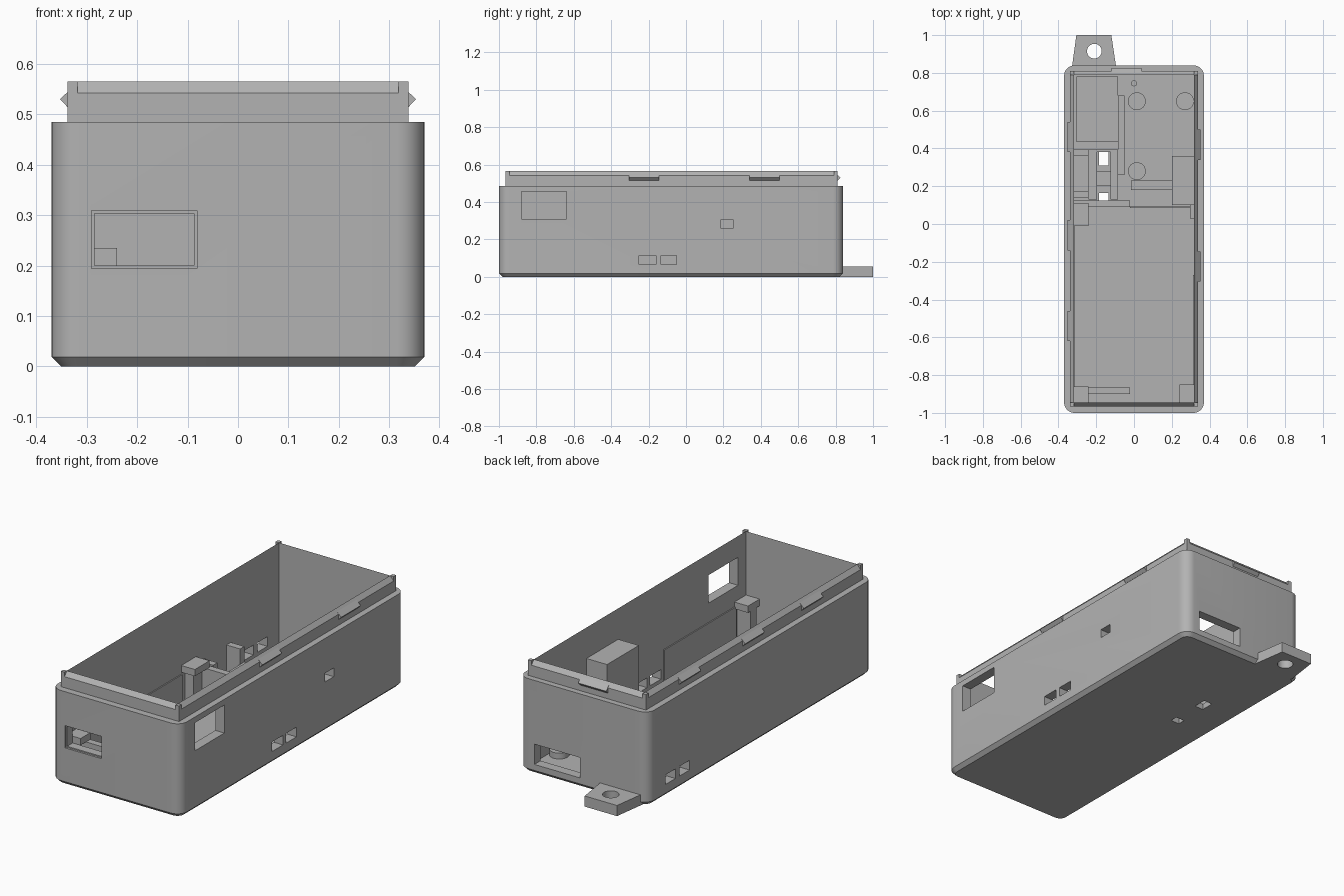
import bpy, bmesh, math
from mathutils import Vector

if "Cube" in bpy.data.objects:
    bpy.data.objects.remove(bpy.data.objects["Cube"])

grey = bpy.data.materials.new("plain grey")
grey.use_nodes = True
colour = (0.45, 0.45, 0.45, 1)
grey.diffuse_color = colour
grey.node_tree.nodes["Principled BSDF"].inputs["Base Color"].default_value = colour


def finish(name, bm):
    bmesh.ops.recalc_face_normals(bm, faces=bm.faces)
    mesh = bpy.data.meshes.new(name)
    bm.to_mesh(mesh)
    bm.free()
    mesh.materials.append(grey)
    ob = bpy.data.objects.new(name, mesh)
    bpy.context.collection.objects.link(ob)
    return ob


def prism(name, points, axis, start, end):
    """Extrude a flat outline along x, y or z."""
    place = {"x": lambda p: (start, p[0], p[1]),
             "y": lambda p: (p[0], start, p[1]),
             "z": lambda p: (p[0], p[1], start)}[axis]
    bm = bmesh.new()
    face = bm.faces.new([bm.verts.new(place(p)) for p in points])
    out = bmesh.ops.extrude_face_region(bm, geom=[face])
    move = Vector([end - start if a == axis else 0 for a in "xyz"])
    bmesh.ops.translate(bm, vec=move,
                        verts=[g for g in out["geom"] if isinstance(g, bmesh.types.BMVert)])
    return finish(name, bm)


def box(name, x0, x1, y0, y1, z0, z1):
    return prism(name, [(x0, y0), (x1, y0), (x1, y1), (x0, y1)], "z", z0, z1)


def cylinder(name, x, y, r, z0, z1):
    ring = [(x + r * math.cos(math.tau * i / 32), y + r * math.sin(math.tau * i / 32))
            for i in range(32)]
    return prism(name, ring, "z", z0, z1)


def cut(target, cutter):
    cutter.hide_render = True
    mod = target.modifiers.new("cut", "BOOLEAN")
    mod.operation, mod.solver, mod.object = "DIFFERENCE", "EXACT", cutter
    bpy.context.view_layer.objects.active = target
    bpy.ops.object.modifier_apply(modifier=mod.name)
    bpy.data.objects.remove(cutter)


def smooth(ob):
    bpy.ops.object.select_all(action="DESELECT")
    ob.select_set(True)
    bpy.context.view_layer.objects.active = ob
    bpy.ops.object.shade_smooth_by_angle(angle=math.radians(30))


# Main tray: rounded upright corners and a chamfered base
WALL_TOP, FLOOR = 0.485, 0.03
IN_X, OUT_X = 0.318, 0.338
IN_Y, OUT_Y = (-0.945, 0.79), (-0.965, 0.81)
bm = bmesh.new()
bmesh.ops.create_cube(bm, size=1)
bmesh.ops.scale(bm, vec=(0.74, 1.84, WALL_TOP), verts=bm.verts)
bmesh.ops.translate(bm, vec=(0, -0.08, WALL_TOP / 2), verts=bm.verts)
upright = [e for e in bm.edges if abs(e.verts[0].co.z - e.verts[1].co.z) > 0.1]
bmesh.ops.bevel(bm, geom=upright, offset=0.055, segments=8, profile=0.5, affect="EDGES")
base = [e for e in bm.edges if all(v.co.z < 0.01 for v in e.verts)]
bmesh.ops.bevel(bm, geom=base, offset=0.019, segments=1, affect="EDGES")
tray = finish("tray", bm)
cut(tray, box("cavity", -IN_X, IN_X, *IN_Y, FLOOR, 0.6))

# Side windows as (y0, y1, z0, z1)
for y0, y1, z0, z1 in [(-0.88, -0.64, 0.31, 0.455), (-0.25, -0.16, 0.065, 0.115),
                       (-0.135, -0.05, 0.065, 0.115), (0.185, 0.255, 0.26, 0.305)]:
    cut(tray, box("window", 0.3, 0.4, y0, y1, z0, z1))
for y0 in (0.5, 0.615):
    cut(tray, box("window", -0.4, -0.3, y0, y0 + 0.08, 0.065, 0.115))

# Front slot with a shallow rim, back window, floor holes
cut(tray, box("front_slot", -0.285, -0.087, -1.1, -0.9, 0.2, 0.303))
cut(tray, box("front_slot_rim", -0.291, -0.081, -1.1, -0.99, 0.194, 0.309))
cut(tray, box("back_window", 0.02, 0.28, 0.7, 0.9, 0.05, 0.155))
for y0, y1 in ((0.31, 0.38), (0.125, 0.165)):
    cut(tray, box("floor_hole", -0.185, -0.135, y0, y1, -0.1, 0.1))
smooth(tray)

# Upper lip: chamfered strips between square corner posts
LOW, MID, TOP = 0.48, 0.542, 0.565


def lip_profile(outer, inner):
    return [(outer, LOW), (outer, MID), (inner, TOP), (inner, LOW)]


for s in (-1, 1):
    prism("side_lip", lip_profile(s * OUT_X, s * IN_X), "y", *IN_Y)
    for a, b in zip(OUT_Y, IN_Y):
        box("lip_corner", s * IN_X, s * OUT_X, a, b, LOW, TOP)
for name, a, b in zip(("front_lip", "back_lip"), OUT_Y, IN_Y):
    prism(name, lip_profile(a, b), "x", -IN_X, IN_X)


# Snap clips on the lip
def clip_profile(edge, s):
    return [(edge - s * 0.004, 0.51), (edge + s * 0.015, 0.53), (edge - s * 0.009, 0.553)]


for s, starts in ((-1, (0.38, -0.14, -0.62)), (1, (0.34, -0.305))):
    for y in starts:
        prism("side_clip", clip_profile(s * OUT_X, s), "y", y, y + 0.16)
prism("back_clip", clip_profile(OUT_Y[1], 1), "x", -0.12, 0.04)

# Mounting tab
tab = prism("mounting_tab", [(-0.33, 0.82), (-0.093, 0.82), (-0.12, 1), (-0.305, 1)],
            "z", 0, 0.055)
cut(tab, cylinder("tab_hole", -0.21, 0.915, 0.039, -0.1, 0.1))
smooth(tab)

# Board supports: ledge tiles, ribs and wall rails
for x0, x1, y0, y1 in [(-0.32, -0.24, -0.01, 0.11), (-0.32, -0.24, -0.945, -0.86),
                       (0.24, 0.32, -0.95, -0.85)]:
    box("support_tile", x0, x1, y0, y1, 0.2, 0.235)
    box("support_post", x0, x1 - 0.03 if x0 < 0 else x1, y0 + 0.03, y1 - 0.02, FLOOR, 0.2)
box("front_rib", -0.32, -0.02, -0.9, -0.865, FLOOR, 0.2)
box("middle_rib", -0.32, -0.02, 0.09, 0.125, FLOOR, 0.2)
box("cross_ridge", -0.02, 0.31, 0.085, 0.095, FLOOR, 0.06)
box("right_stub", -0.318, -0.312, -0.86, -0.01, FLOOR, 0.19).name = "right_rail"
box("left_rail", 0.312, 0.318, -0.86, -0.27, FLOOR, 0.21)
box("small_stop", 0.297, 0.318, 0.03, 0.1, FLOOR, 0.2)

# Tall block behind the small side window
block = box("tall_block", 0.2, 0.318, 0.1, 0.36, FLOOR, 0.405)
cut(block, box("block_pocket", 0.28, 0.4, 0.185, 0.255, 0.26, 0.305))

# Switch holder around the floor holes
for x0, x1 in ((-0.24, -0.195), (-0.125, -0.085)):
    box("holder_side", x0, x1, 0.13, 0.39, FLOOR, 0.12)
box("holder_end", -0.24, -0.085, 0.38, 0.395, FLOOR, 0.12)
box("holder_bridge", -0.195, -0.125, 0.2, 0.28, FLOOR, 0.06)
for y in (0.14, 0.36):
    box("holder_stub", -0.318, -0.24, y, y + 0.035, FLOOR, 0.2)

# Low floor features
box("floor_plate", -0.305, -0.085, 0.435, 0.78, FLOOR, 0.045)
box("long_bar", -0.085, -0.05, 0.26, 0.68, FLOOR, 0.09)
box("short_bar", -0.015, 0.2, 0.18, 0.23, FLOOR, 0.09)
for x, y, r in [(0.015, 0.65, 0.047), (0.27, 0.65, 0.047), (0.015, 0.28, 0.047),
                (0.0, 0.745, 0.016)]:
    smooth(cylinder("standoff", x, y, r, FLOOR, 0.06))
